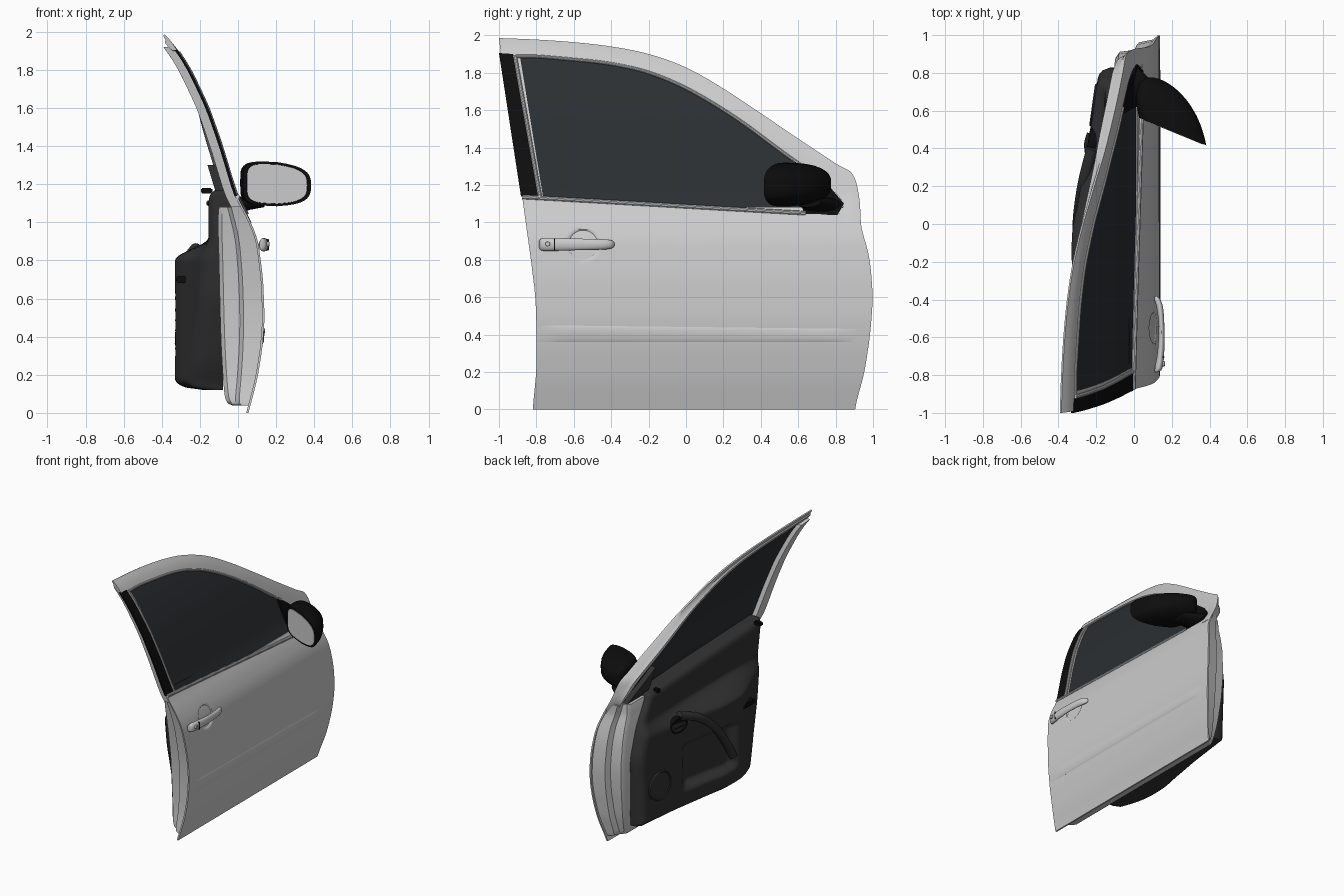
import bpy, bmesh, math
from mathutils import Vector

if "Cube" in bpy.data.objects:
    bpy.data.objects.remove(bpy.data.objects["Cube"])


def material(name, c):
    m = bpy.data.materials.new(name)
    m.diffuse_color = (*c, 1)
    m.use_nodes = True
    m.node_tree.nodes["Principled BSDF"].inputs["Base Color"].default_value = m.diffuse_color
    return m


BLACK = material("black_plastic", (0.004, 0.004, 0.004))
TRIM = material("dark_trim", (0.032, 0.032, 0.033))
GLASS = material("tinted_glass", (0.024, 0.028, 0.032))


def lerp(a, b, t):
    return a + (b - a) * t


def interp(v, pts):
    if v <= pts[0][0]:
        return pts[0][1]
    for (a, p), (b, q) in zip(pts, pts[1:]):
        if v <= b:
            return lerp(p, q, (v - a) / (b - a))
    return pts[-1][1]


def soft(v, pts, r=0.05):
    return sum(interp(v + r * k / 3, pts) for k in range(-3, 4)) / 7


def smoothstep(a, b, v):
    t = min(1, max(0, (v - a) / (b - a)))
    return t * t * (3 - 2 * t)


def spline(pts, n):
    """Catmull-Rom through tuples of any size."""
    p = [pts[0]] + list(pts) + [pts[-1]]
    out = []
    for i in range(1, len(p) - 2):
        for k in range(n):
            t = k / n
            out.append(tuple(0.5 * (2 * b + (c - a) * t + (2 * a - 5 * b + 4 * c - d) * t * t
                                    + (3 * b - a - 3 * c + d) * t ** 3)
                             for a, b, c, d in zip(*p[i - 1:i + 3])))
    return out + [tuple(pts[-1])]


def finish(name, bm, mat, angle=35):
    bmesh.ops.remove_doubles(bm, verts=bm.verts, dist=1e-5)
    bmesh.ops.recalc_face_normals(bm, faces=bm.faces)
    me = bpy.data.meshes.new(name)
    bm.to_mesh(me)
    bm.free()
    ob = bpy.data.objects.new(name, me)
    bpy.context.collection.objects.link(ob)
    if mat:
        me.materials.append(mat)
    bpy.ops.object.select_all(action='DESELECT')
    ob.select_set(True)
    bpy.context.view_layer.objects.active = ob
    bpy.ops.object.shade_smooth_by_angle(angle=math.radians(angle))


def loft(name, rings, mat=None, angle=35):
    bm = bmesh.new()
    vs = [[bm.verts.new(p) for p in r] for r in rings]
    n = len(rings[0])
    for a, b in zip(vs, vs[1:]):
        for i in range(n):
            bm.faces.new((a[i], a[(i + 1) % n], b[(i + 1) % n], b[i]))
    bm.faces.new(vs[0])
    bm.faces.new(vs[-1])
    finish(name, bm, mat, angle)


def slab(name, rows, back, mat=None, angle=35):
    """Grid of points closed with a second layer; back(point) gives its x."""
    bm = bmesh.new()
    m = len(rows[0])
    vs = [[bm.verts.new(p) for p in list(r) + [(back(q), q[1], q[2]) for q in reversed(r)]] for r in rows]
    for a, b in zip(vs, vs[1:]):
        for i in range(2 * m):
            j = (i + 1) % (2 * m)
            bm.faces.new((a[i], a[j], b[j], b[i]))
    for r in (vs[0], vs[-1]):
        for i in range(m - 1):
            bm.faces.new((r[i], r[i + 1], r[2 * m - 2 - i], r[2 * m - 1 - i]))
    finish(name, bm, mat, angle)


# Door surface: side section and edge lines
SECTION = [(-.1, .03), (0, .055), (.17, .1), (.33, .127), (.49, .14), (.7, .132), (.91, .105),
           (1.04, .05), (1.12, .0), (1.2, -.025), (1.4, -.085), (1.6, -.155), (1.8, -.25),
           (1.9, -.312), (1.985, -.385), (2.1, -.48)]
REAR = [(0, -.82), (.2, -.8), (.4, -.798), (.6, -.805), (.8, -.83), (1.0, -.86), (1.13, -.88)]
FRONT = [(0, .9), (.2, .955), (.4, .985), (.6, 1.0), (.8, .985), (.9, .965), (1.0, .937), (1.1, .93)]


def sx(z):
    return soft(z, SECTION)


def ruled(A, B, n, off=0):
    return [[(sx(z) + off, y, z) for y, z in
             ((lerp(a[0], b[0], k / n), lerp(a[1], b[1], k / n)) for k in range(n + 1))]
            for a, b in zip(A, B)]


def tube(name, pts, r, mat=None, n=6, seg=10):
    path = [Vector(p) for p in spline(pts, n)]
    rings = []
    for i, p in enumerate(path):
        d = (path[min(i + 1, len(path) - 1)] - path[max(i - 1, 0)]).normalized()
        s = d.cross(Vector((1, 0, .01))).normalized()
        w = d.cross(s)
        rings.append([p + r * (s * math.cos(a) + w * math.sin(a))
                      for a in (2 * math.pi * k / seg for k in range(seg))])
    loft(name, rings, mat)


def disc(name, c, ry, rz, prof, mat=None, seg=40, lean=0.0):
    """Turned shape about the x axis; prof is (scale, x offset)."""
    loft(name, [[(c[0] + dx + lean * ry * s * math.cos(a), c[1] + ry * s * math.cos(a), c[2] + rz * s * math.sin(a))
                 for a in (2 * math.pi * k / seg for k in range(seg))] for s, dx in prof], mat)


def box(name, c, size, mat=None):
    bm = bmesh.new()
    bmesh.ops.create_cube(bm, size=1)
    bmesh.ops.scale(bm, vec=size, verts=bm.verts)
    bmesh.ops.translate(bm, vec=c, verts=bm.verts)
    bmesh.ops.bevel(bm, geom=bm.edges[:], offset=min(size) * .2, segments=2, affect='EDGES')
    finish(name, bm, mat)


# Outer skin with a dished handle recess
rows = []
for j in range(91):
    t = j / 90
    row = []
    for i in range(141):
        u = i / 140
        y = lerp(soft(t * 1.1, REAR), soft(t * 1.1, FRONT, .06), u)
        z = t * 1.1 + t ** 5 * lerp(.035, -.06, u)
        r2 = ((y + .55) ** 2 + (z - .88) ** 2) / .085 ** 2
        row.append((sx(z) - .05 * max(0, 1 - r2), y, z))
    rows.append(row)
slab("outer_skin", rows, lambda p: p[0] - .012)

# Raised side moulding
rows = []
for k in range(31):
    y = lerp(-.797, .91, k / 30)
    f = min(1, k / 2, (30 - k) / 2)
    rows.append([(sx(z) + o * f, y, z) for z, o in
                 ((a - .02 * k / 30 * (a > .4), o) for a, o in
                  ((.36, 0), (.375, .006), (.41, .004), (.435, .006), (.45, 0)))])
slab("side_moulding", rows, lambda p: sx(p[2]) - .005)

# Inner steel shell
rings = []
for z, xi in spline([(.04, -.03), (.06, -.06), (.14, -.075), (.4, -.09), (.8, -.1), (1.0, -.105), (1.08, -.1)], 5):
    a, b = interp(z, REAR) + .02, interp(z, FRONT) - .015
    xo = sx(z) - .008
    xm = lerp(xi, xo, .55)
    rings.append([(xo, a, z), (xm, a + .015, z), (xm - .02, a + .05, z), (xi + .02, a + .06, z), (xi, a + .085, z),
                  (xi, b - .1, z), (xi + .02, b - .07, z), (xm - .02, b - .06, z), (xm, b - .02, z), (xo, b, z)])
loft("inner_shell", rings)

# Window frame: outer edge y, z and inner edge y, z
FRAME = [(.935, 1.0, .80, 1.0), (.925, 1.14, .84, 1.10), (.89, 1.258, .74, 1.21), (.80, 1.315, .64, 1.29),
         (.6, 1.447, .5, 1.39), (.4, 1.583, .34, 1.51), (.2, 1.715, .16, 1.63), (0, 1.828, -.03, 1.735),
         (-.2, 1.90, -.22, 1.81), (-.4, 1.94, -.42, 1.853), (-.6, 1.963, -.62, 1.875),
         (-.8, 1.977, -.8, 1.89), (-1, 1.985, -.99, 1.90)]
fine = spline(FRAME, 5)
rings = []
for oy, oz, iy, iz in fine:
    d = lerp(.075, .035, smoothstep(1.4, 1.95, oz))
    ring = []
    for k, off in ((0, 0), (.25, .003), (.5, .003), (.75, 0), (1, -.003), (1, -d * .8), (.85, -d), (.5, -d), (.35, -d * .6), (.05, -.012)):
        y, z = lerp(oy, iy, k), lerp(oz, iz, k)
        ring.append((sx(z) + off, y, z))
    rings.append(ring)
loft("window_frame", rings)

# Rear pillar and its black cover
N = 16
line = lambda a, b: [(lerp(a[0], b[0], k / N), lerp(a[1], b[1], k / N)) for k in range(N + 1)]
slab("rear_frame_post", ruled(line((-.975, 1.92), (-.86, 1.08)), line((-.89, 1.9), (-.755, 1.08)), 3, -.012),
     lambda p: p[0] - .05)
slab("rear_pillar_cover", ruled(line((-1, 1.905), (-.882, 1.137)), line((-.925, 1.9), (-.79, 1.135)), 3),
     lambda p: p[0] - .015, BLACK)

# Side glass
TOP = [(-.905, 1.895)] + [(f[2], f[3] + .005) for f in reversed(fine) if -.89 < f[2] < .62 and f[3] > 1.25]
BOT = [(lerp(-.77, .64, k / (len(TOP) - 1)), lerp(1.12, 1.04, k / (len(TOP) - 1))) for k in range(len(TOP))]
slab("side_glass", ruled(TOP, BOT, 14, -.014), lambda p: p[0] - .012, GLASS)

# Window seals
P = lambda y, z, o=0: (sx(z) + o, y, z)
tube("sill_seal", [P(-.875, 1.135), P(-.4, 1.108), P(.2, 1.073), P(.64, 1.048)], .012)
tube("rear_seal", [P(lerp(-.915, -.78, k / 8), lerp(1.89, 1.13, k / 8), -.004) for k in range(9)], .011)
tube("top_seal", [P(y, z - .008, -.004) for y, z in TOP[::3]], .009)

# Mirror mounting triangles outside and inside
slab("mirror_sail", ruled([(.58, 1.335), (.68, 1.26), (.76, 1.2), (.845, 1.1)],
                          [(.63, 1.045), (.7, 1.045), (.76, 1.04), (.81, 1.04)], 8, .004), lambda p: p[0] - .04, BLACK)
slab("inner_sail_trim", ruled([(.6, 1.3), (.72, 1.2), (.84, 1.08)],
                              [(.6, 1.0), (.72, 1.0), (.84, .98)], 8, -.06), lambda p: p[0] - .045, TRIM)


# Door mirror: domed housing, rim, glass and foot
def mirror_ring(s, t, shift=0.0, seg=40):
    ring = []
    for k in range(seg):
        a = 2 * math.pi * k / seg
        c, q = math.cos(a), math.sin(a)
        e = .45 if c < 0 else .62
        c, q = math.copysign(abs(c) ** e, c), math.copysign(abs(q) ** e, q)
        x = .205 - .06 * t + .178 * s * c
        z = 1.2 + s * q * (.116 - .022 * max(0, c)) - .008 * c * s
        ring.append((x, .565 - .41 * (x - .02) + .25 * t + shift, z))
    return ring


loft("mirror_housing", [mirror_ring(.9, 0, .02), mirror_ring(.9, 0)] +
     [mirror_ring((1 - t ** 2.6) ** .5, t) for t in (0, .1, .25, .4, .55, .7, .8, .88, .94, .98, .998)], BLACK)
loft("mirror_glass", [mirror_ring(.89, 0, .02), mirror_ring(.89, 0, -.003)])
loft("mirror_foot", [[(x, lerp(a, b, (1 + math.cos(q)) / 2), z + h * math.sin(q))
                      for q in (2 * math.pi * k / 20 for k in range(20))]
                     for x, a, b, z, h in ((-.03, .64, .83, 1.09, .045), (.02, .62, .83, 1.09, .045),
                                           (.06, .6, .79, 1.1, .035), (.14, .58, .72, 1.11, .03))], BLACK)

# Outer pull handle
loft("door_handle", [[(x + rx * math.cos(q), y, .882 + rz * math.sin(q))
                      for q in (2 * math.pi * k / 20 for k in range(20))]
                     for y, x, rx, rz in spline([(-.785, .118, .006, .02), (-.765, .13, .02, .034), (-.68, .142, .018, .034),
                                                 (-.55, .146, .015, .03), (-.45, .138, .017, .028), (-.4, .124, .016, .022),
                                                 (-.382, .116, .004, .008)], 5)])
disc("handle_lock", (.15, -.74, .885), .014, .014, [(1, -.01), (1, .012), (.8, .014)], seg=20)
box("handle_gap", (.152, -.703, .882), (.02, .005, .058), BLACK)

# Interior trim panel with armrest bulge and centre recess
T_REAR = [(.12, -.42), (.25, -.5), (.6, -.64), (.9, -.7), (1.12, -.74)]
T_FRONT = [(.12, .8), (.65, .83), (.9, .76), (1.12, .64)]
BULGE = [(-.7, -.17), (-.5, -.235), (-.3, -.315), (-.2, -.332), (-.03, -.328), (.1, -.3), (.45, -.238), (.82, -.185)]


def trim_x(y, z):
    low = soft(y, BULGE) + .06 * (smoothstep(-.2, -.1, y) * (1 - smoothstep(.3, .42, y))
                                  * smoothstep(.26, .32, z) * (1 - smoothstep(.58, .66, z)))
    return lerp(low, -.155, smoothstep(.8, .92, z))


rows = []
for j in range(81):
    t = j / 80
    row = []
    for i in range(101):
        u = i / 100
        zz = lerp(.12, 1.12, t)
        y = lerp(soft(zz, T_REAR), soft(zz, T_FRONT), u)
        z = zz + t ** 5 * lerp(.05, -.02, u)
        e = min(1, min(u * 1.4, (1 - u) * 1.4, t, 1 - t) / .06)
        row.append((lerp(-.1, trim_x(y, z), .35 + .65 * (1 - (1 - e) ** 2) ** .5), y, z))
    rows.append(row)
slab("interior_trim", rows, lambda p: lerp(-.08, -.025, smoothstep(1.02, 1.1, p[2])), TRIM, 50)

# Interior fittings
disc("speaker_cover", (-.208, .63, .4), .115, .115, [(1, .04), (1, -.008), (.93, -.014), (.88, -.008), (.3, -.012)], TRIM, lean=.14)
disc("lever_dish", (-.225, .43, .8), .085, .06, [(1, .04), (1, -.018), (.85, -.02), (.7, -.012)], BLACK, lean=.17)
tube("inner_lever", [(-.238, .48, .8), (-.252, .43, .805), (-.25, .38, .8)], .012, TRIM)
tube("pull_handle", [(-.22, .4, .86), (-.265, .22, .79), (-.29, .05, .65), (-.295, -.08, .48), (-.3, -.15, .36)], .032, TRIM, seg=16)
box("armrest_pocket", (-.29, -.3, .7), (.07, .2, .035), BLACK)
box("rear_sill_clip", (-.165, -.66, 1.165), (.06, .035, .03), BLACK)
box("front_sill_clip", (-.14, .56, 1.1), (.05, .035, .03), BLACK)
